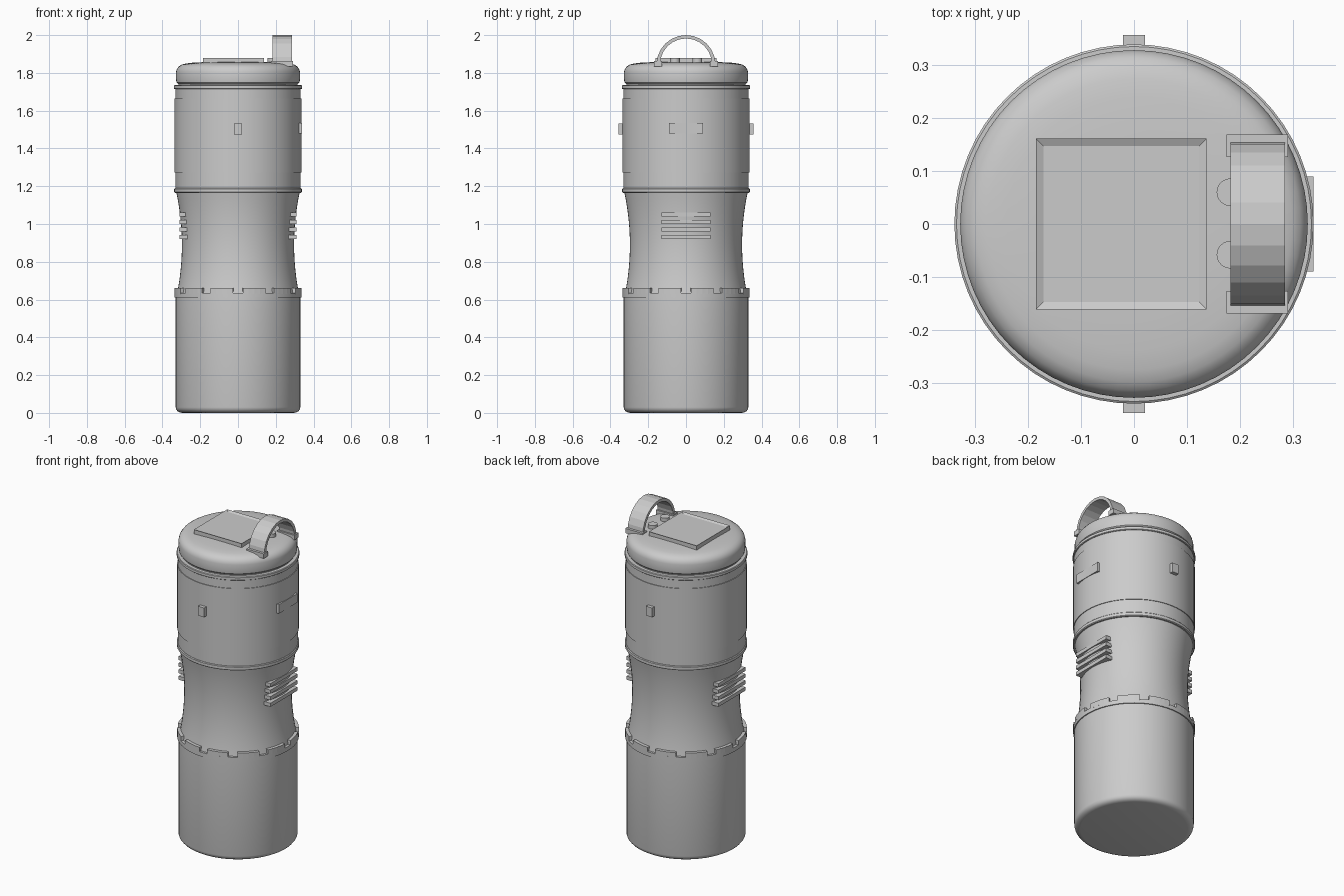
import bpy, bmesh, math
from math import sin, cos, pi, radians

if "Cube" in bpy.data.objects:
    bpy.data.objects.remove(bpy.data.objects["Cube"], do_unlink=True)

grey = bpy.data.materials.new("plain grey")
grey.use_nodes = True
GREY = (0.6, 0.6, 0.6, 1)
grey.diffuse_color = GREY
grey.node_tree.nodes["Principled BSDF"].inputs["Base Color"].default_value = GREY


def finish(name, bm, smooth=False):
    bmesh.ops.recalc_face_normals(bm, faces=bm.faces[:])
    mesh = bpy.data.meshes.new(name)
    bm.to_mesh(mesh)
    bm.free()
    mesh.materials.append(grey)
    ob = bpy.data.objects.new(name, mesh)
    bpy.context.collection.objects.link(ob)
    if smooth:
        bpy.ops.object.select_all(action='DESELECT')
        ob.select_set(True)
        bpy.context.view_layer.objects.active = ob
        bpy.ops.object.shade_smooth_by_angle(angle=radians(35))
    return ob


def lathe(name, profile, steps=64):
    """Closed solid turned from (radius, height) points, bottom to top."""
    bm = bmesh.new()
    rings = [[bm.verts.new((r * cos(2 * pi * i / steps), r * sin(2 * pi * i / steps), z))
              for i in range(steps)] for r, z in profile]
    for a, b in zip(rings, rings[1:]):
        for i in range(steps):
            j = (i + 1) % steps
            bm.faces.new((a[i], a[j], b[j], b[i]))
    bm.faces.new(rings[0])
    bm.faces.new(rings[-1])
    return finish(name, bm, True)


def box(name, x, y, z):
    """Box from three (low, high) ranges."""
    bm = bmesh.new()
    bmesh.ops.create_cube(bm, size=1)
    for v in bm.verts:
        v.co = [lo + (c + 0.5) * (hi - lo) for c, (lo, hi) in zip(v.co, (x, y, z))]
    return finish(name, bm)


def sweep(bm, sections):
    """Skin four-point sections into a capped strip."""
    loops = [[bm.verts.new(p) for p in s] for s in sections]
    for a, b in zip(loops, loops[1:]):
        for i in range(4):
            j = (i + 1) % 4
            bm.faces.new((a[i], a[j], b[j], b[i]))
    bm.faces.new(loops[0])
    bm.faces.new(loops[-1])


# Lower canister with rounded foot
foot = [(0.295 + 0.035 * sin(t * pi / 8), 0.03 - 0.03 * cos(t * pi / 8)) for t in range(5)]
lathe("lower_canister", foot + [(0.33, 0.62)])

# Lower collar and its ring of teeth
lathe("lower_collar", [(0.336, 0.61), (0.336, 0.636)])
bm = bmesh.new()
for k in range(12):
    start = radians(30 * k + 4.5)
    sections = []
    for s in range(5):
        a = start + radians(21) * s / 4
        sections.append([(r * cos(a), r * sin(a), z) for r, z in
                         ((0.29, 0.63), (0.336, 0.63), (0.336, 0.662), (0.29, 0.662))])
    sweep(bm, sections)
finish("collar_teeth", bm)

# Waisted grip section
waist = []
for i in range(17):
    t = i / 16
    z = 0.62 + 0.55 * t
    d = (z - 0.89) / 0.28
    waist.append((0.297 + 0.03 * d * d, z))
lathe("waist", waist)

# Four grip bars on each side
for side, sign in (("left", 1), ("right", -1)):
    for k in range(4):
        z = 0.92 + 0.04 * k
        box(f"{side}_grip_bar_{k + 1}", sorted((sign * 0.265, sign * 0.31)),
            (-0.13, 0.13), (z, z + 0.022))

# Upper canister with a slightly raised band
lathe("upper_canister", [(0.332, 1.18), (0.332, 1.272), (0.336, 1.272), (0.336, 1.664),
                         (0.332, 1.664), (0.332, 1.725)])
lathe("middle_ring", [(0.334, 1.165), (0.338, 1.169), (0.338, 1.186), (0.334, 1.19)])
lathe("top_ring", [(0.335, 1.714), (0.339, 1.717), (0.339, 1.732), (0.335, 1.735)])
lathe("cap_neck", [(0.316, 1.72), (0.316, 1.76)])

# Domed cap
lathe("cap", [(0.318, 1.742), (0.326, 1.75), (0.328, 1.765), (0.328, 1.805), (0.324, 1.82),
              (0.314, 1.834), (0.298, 1.844), (0.275, 1.85), (0.24, 1.854), (0.18, 1.857),
              (0.09, 1.859)])

# Latches and side plate on the upper canister
for name, sign in (("front", -1), ("back", 1)):
    box(f"{name}_latch", (-0.021, 0.021), sorted((sign * 0.32, sign * 0.357)), (1.475, 1.532))
box("side_plate", (0.3, 0.3385), (-0.09, 0.09), (1.48, 1.535))

# Square panel with a shallow recess
panel = box("cap_panel", (-0.185, 0.137), (-0.161, 0.161), (1.84, 1.88))
bm = bmesh.new()
bm.from_mesh(panel.data)
bm.faces.ensure_lookup_table()
top = max(bm.faces, key=lambda f: f.calc_center_median().z)
bmesh.ops.inset_region(bm, faces=[top], thickness=0.02)
bmesh.ops.translate(bm, verts=top.verts[:], vec=(0, 0, -0.007))
bm.to_mesh(panel.data)
bm.free()

# Two round buttons
for name, y in (("front", -0.058), ("back", 0.06)):
    button = lathe(f"{name}_button", [(0.026, 1.84), (0.026, 1.878)], 24)
    button.location = (0.182, y, 0)

# Arched carrying handle and its feet
bm = bmesh.new()
sections = []
for k in range(13):
    a = pi * k / 12
    sections.append([(x, r * cos(a), 1.844 + r * sin(a)) for x, r in
                     ((0.182, 0.138), (0.285, 0.138), (0.285, 0.156), (0.182, 0.156))])
sweep(bm, sections)
finish("handle", bm)
for name, sign in (("front", -1), ("back", 1)):
    box(f"{name}_handle_foot", (0.175, 0.291), sorted((sign * 0.126, sign * 0.169)),
        (1.833, 1.862))
